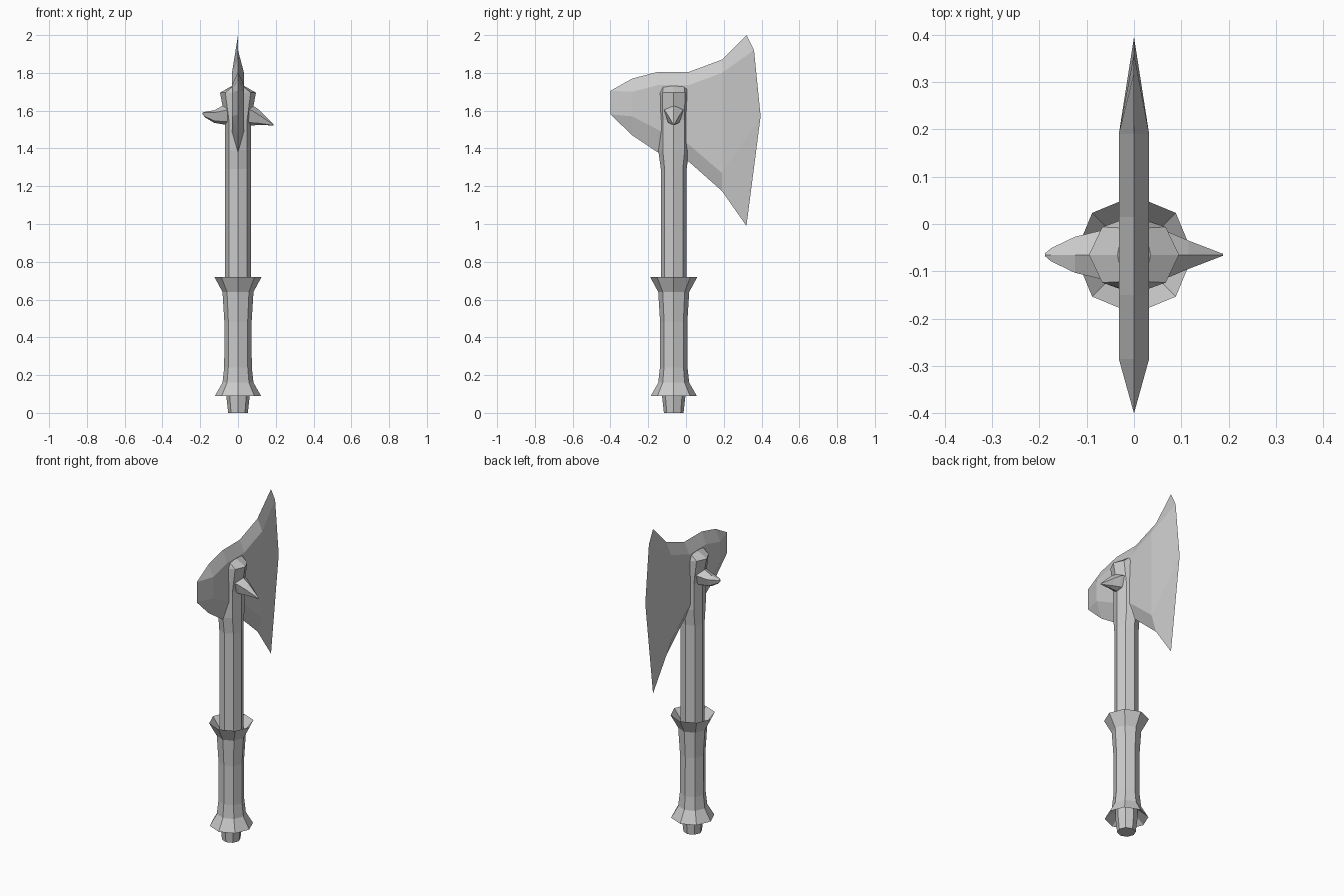
import bpy, bmesh
from math import cos, sin, pi

if "Cube" in bpy.data.objects:
    bpy.data.objects.remove(bpy.data.objects["Cube"])

CY = -0.065  # handle axis in y


def loft(name, rings, cap=True, merge=False):
    """Skin a list of equal-length point rings."""
    bm = bmesh.new()
    vs = [[bm.verts.new(p) for p in r] for r in rings]
    n = len(rings[0])
    for a, b in zip(vs, vs[1:]):
        for i in range(n):
            j = (i + 1) % n
            bm.faces.new((a[i], a[j], b[j], b[i]))
    if cap:
        bm.faces.new(vs[0][::-1])
        bm.faces.new(vs[-1])
    if merge:
        bmesh.ops.remove_doubles(bm, verts=bm.verts[:], dist=1e-4)
    bmesh.ops.recalc_face_normals(bm, faces=bm.faces[:])
    me = bpy.data.meshes.new(name)
    bm.to_mesh(me)
    bm.free()
    ob = bpy.data.objects.new(name, me)
    bpy.context.collection.objects.link(ob)
    return ob


def octagon(rx, ry, z):
    return [(rx * cos(i * pi / 4), CY + ry * sin(i * pi / 4), z) for i in range(8)]


# pommel plug
loft("pommel", [octagon(r, r, z) for r, z in ((.052, 0), (.062, .09), (.062, .16))])

# grip sleeve with hollow flared ends
loft("grip", [octagon(r, r, z) for r, z in (
    (.062, .14), (.122, .09), (.082, .16), (.073, .24), (.072, .48),
    (.082, .64), (.125, .72), (.066, .645))], cap=False)

# shaft, widening into the head socket
loft("shaft", [octagon(*r) for r in (
    (.068, .068, .62), (.068, .068, 1.29), (.068, .082, 1.39),
    (.068, .082, 1.55), (.095, .083, 1.695), (.035, .08, 1.73))])

# axe head: y, top z, inner top z, inner bottom z, bottom z; ridged along the rim
HALF = .032
stations = [(-.285, 1.77, 1.70, 1.57, 1.47), (-.15, 1.805, 1.735, 1.50, 1.38),
            (.015, 1.805, 1.735, 1.42, 1.33), (.19, 1.87, 1.80, 1.27, 1.175)]


def blade_ring(pts, w):
    (yt, t), (yi, it), (yj, ib), (yb, b) = pts
    return [(0, yt, t), (w, yi, it), (w, yj, ib), (0, yb, b), (-w, yj, ib), (-w, yi, it)]


rings = [blade_ring([(-.4, z) for z in (1.705, 1.705, 1.58, 1.58)], 0)]
rings += [blade_ring([(y, z) for z in zs], HALF) for y, *zs in stations]
rings += [blade_ring([(.32, 2.0), (.36, 1.92), (.395, 1.57), (.32, .99)], 0)]
loft("axe_head", rings, cap=False, merge=True)


# side spikes: x, half width, top z, shoulder z, bottom z
def spike(name, sections):
    loft(name, [[(x, CY, t), (x, CY + w, m), (x, CY + .6 * w, b + .015 * w / .05), (x, CY, b),
                 (x, CY - .6 * w, b + .015 * w / .05), (x, CY - w, m)]
                for x, w, t, m, b in sections])


spike("right_spike", [(.04, .056, 1.645, 1.61, 1.525), (.075, .047, 1.63, 1.60, 1.522),
                      (.115, .03, 1.602, 1.575, 1.524), (.188, .002, 1.528, 1.526, 1.522)])
spike("left_spike", [(-.04, .056, 1.645, 1.61, 1.525), (-.075, .05, 1.63, 1.60, 1.527),
                     (-.125, .038, 1.602, 1.59, 1.535), (-.175, .014, 1.594, 1.59, 1.565),
                     (-.188, .003, 1.59, 1.588, 1.582)])
